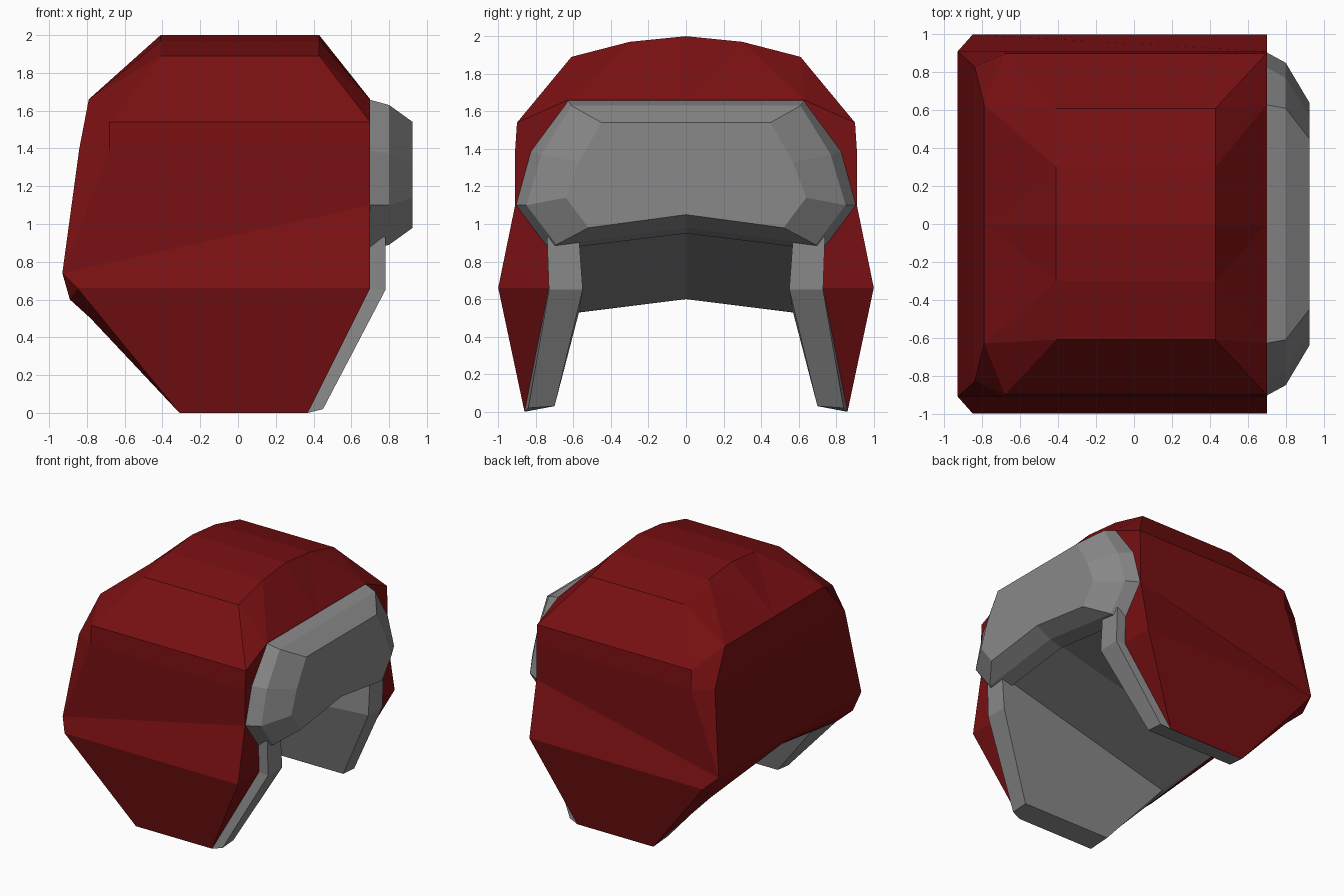
import bpy, bmesh

cube = bpy.data.objects.get("Cube")
if cube:
    bpy.data.objects.remove(cube, do_unlink=True)


def material(name, color):
    mat = bpy.data.materials.new(name)
    mat.use_nodes = True
    mat.diffuse_color = color
    bsdf = next(n for n in mat.node_tree.nodes if n.type == "BSDF_PRINCIPLED")
    bsdf.inputs["Base Color"].default_value = color
    bsdf.inputs["Roughness"].default_value = 0.8
    return mat


red = material("dark red cloth", (0.19, 0.005, 0.006, 1))
grey = material("grey fur", (0.25, 0.25, 0.25, 1))


def mirrored_part(name, points, face_groups, mats):
    """Build the +y half from named points, reflect it and weld the middle."""
    bm = bmesh.new()
    for side in (1, -1):
        verts = {k: bm.verts.new((x, y * side, z)) for k, (x, y, z) in points.items()}
        for index, group in enumerate(face_groups):
            for corners in group:
                face = bm.faces.new([verts[k] for k in corners.split()])
                face.material_index = index
    bmesh.ops.remove_doubles(bm, verts=bm.verts, dist=0.001)
    bmesh.ops.recalc_face_normals(bm, faces=bm.faces)
    mesh = bpy.data.meshes.new(name)
    bm.to_mesh(mesh)
    bm.free()
    for mat in mats:
        mesh.materials.append(mat)
    obj = bpy.data.objects.new(name, mesh)
    bpy.context.collection.objects.link(obj)
    return obj


# Crown arch, repeated at its front and back ends
points = {}
for end, x in (("front", 0.43), ("back", -0.41)):
    for label, y, z in (("peak", 0, 2), ("arch", 0.3, 1.97), ("edge", 0.61, 1.89)):
        points[end + "_" + label] = (x, y, z)

# Front opening of the cloth
points.update(
    brow_mid=(0.7, 0, 1.66), brow=(0.7, 0.63, 1.66), temple=(0.7, 0.9, 1.54),
    cheek=(0.7, 0.91, 1.39), ear=(0.7, 0.91, 1.1), flare=(0.7, 1, 0.66),
    lip_mid=(0.7, 0, 0.96), lip=(0.7, 0.74, 0.93), seam=(0.7, 0.73, 0.66))

# Back of the head, curling under at the nape
points.update(
    side_top=(-0.68, 0.9, 1.54), side_low=(-0.68, 0.91, 1.39), side_flare=(-0.85, 1, 0.66),
    rear_mid=(-0.79, 0, 1.66), rear=(-0.79, 0.63, 1.66),
    back_mid=(-0.84, 0, 1.4), back=(-0.84, 0.83, 1.4),
    nape_mid=(-0.93, 0, 0.74), nape=(-0.93, 0.91, 0.74),
    curl_mid=(-0.89, 0, 0.68), curl=(-0.89, 0.86, 0.6),
    under_mid=(-0.78, 0, 0.6), under=(-0.78, 0.8, 0.5))

# Ear flap tip and its thick lining
points.update(
    tip_front=(0.37, 0.86, 0), tip_back=(-0.31, 0.86, 0),
    rim_top=(0.78, 0.74, 0.93), rim=(0.78, 0.73, 0.65), rim_tip=(0.45, 0.84, 0.02),
    in_top=(0.78, 0.57, 0.93), inner=(0.78, 0.55, 0.65), in_tip=(0.45, 0.7, 0.03),
    in_back=(-0.33, 0.7, 0.03), in_nape=(-0.75, 0.57, 0.53), in_mid=(0.78, 0, 0.98))

cloth = [
    # crown
    "front_peak front_arch back_arch back_peak",
    "front_arch front_edge back_edge back_arch",
    "front_edge temple side_top back_edge",
    "front_edge brow temple", "back_edge side_top rear",
    # side and flap
    "temple cheek side_low side_top", "cheek ear nape side_low",
    "ear flare side_flare nape", "flare tip_front tip_back side_flare",
    # back
    "side_top side_low back rear", "side_low nape back",
    "rear_mid rear back back_mid", "back_mid back nape nape_mid",
    "nape_mid nape curl curl_mid", "curl_mid curl under under_mid",
    "nape side_flare curl", "side_flare tip_back under curl",
    # front
    "brow_mid brow temple cheek ear flare seam lip lip_mid",
    "flare seam tip_front"]
for end, low in (("front", "brow"), ("back", "rear")):
    cloth += [f"{low}_mid {end}_peak {end}_arch", f"{low}_mid {end}_arch {low}",
              f"{low} {end}_arch {end}_edge"]

lining = [
    "lip seam rim rim_top", "seam tip_front rim_tip rim",
    "rim_top rim inner in_top", "rim rim_tip in_tip inner",
    "tip_front tip_back in_back in_tip rim_tip", "tip_back under in_nape in_back",
    "in_top inner in_nape", "inner in_tip in_back in_nape",
    "in_top in_nape under_mid in_mid", "under in_nape under_mid",
    "lip_mid lip rim_top in_top in_mid"]

mirrored_part("hat_body_and_flaps", points, (cloth, lining), (red, grey))

# Turned-up fur brim: three stepped rings, lofted from the cloth outward
rings = (
    (0.69, ((0, 1.66), (0.63, 1.66), (0.83, 1.39), (0.91, 1.1), (0.73, 0.86), (0, 0.95))),
    (0.8, ((0, 1.63), (0.61, 1.63), (0.77, 1.37), (0.85, 1.1), (0.69, 0.89), (0, 0.98))),
    (0.925, ((0, 1.54), (0.45, 1.54), (0.57, 1.33), (0.64, 1.14), (0.52, 0.98), (0, 1.05))))
brim = {f"{r}-{i}": (x, y, z) for r, (x, ring) in enumerate(rings)
        for i, (y, z) in enumerate(ring)}
count = len(rings[0][1])
brim_faces = [f"{r}-{i} {r}-{i + 1} {r + 1}-{i + 1} {r + 1}-{i}"
              for r in range(2) for i in range(count - 1)]
brim_faces += [" ".join(f"{r}-{i}" for i in range(count)) for r in (0, 2)]
mirrored_part("front_brim", brim, (brim_faces,), (grey,))
